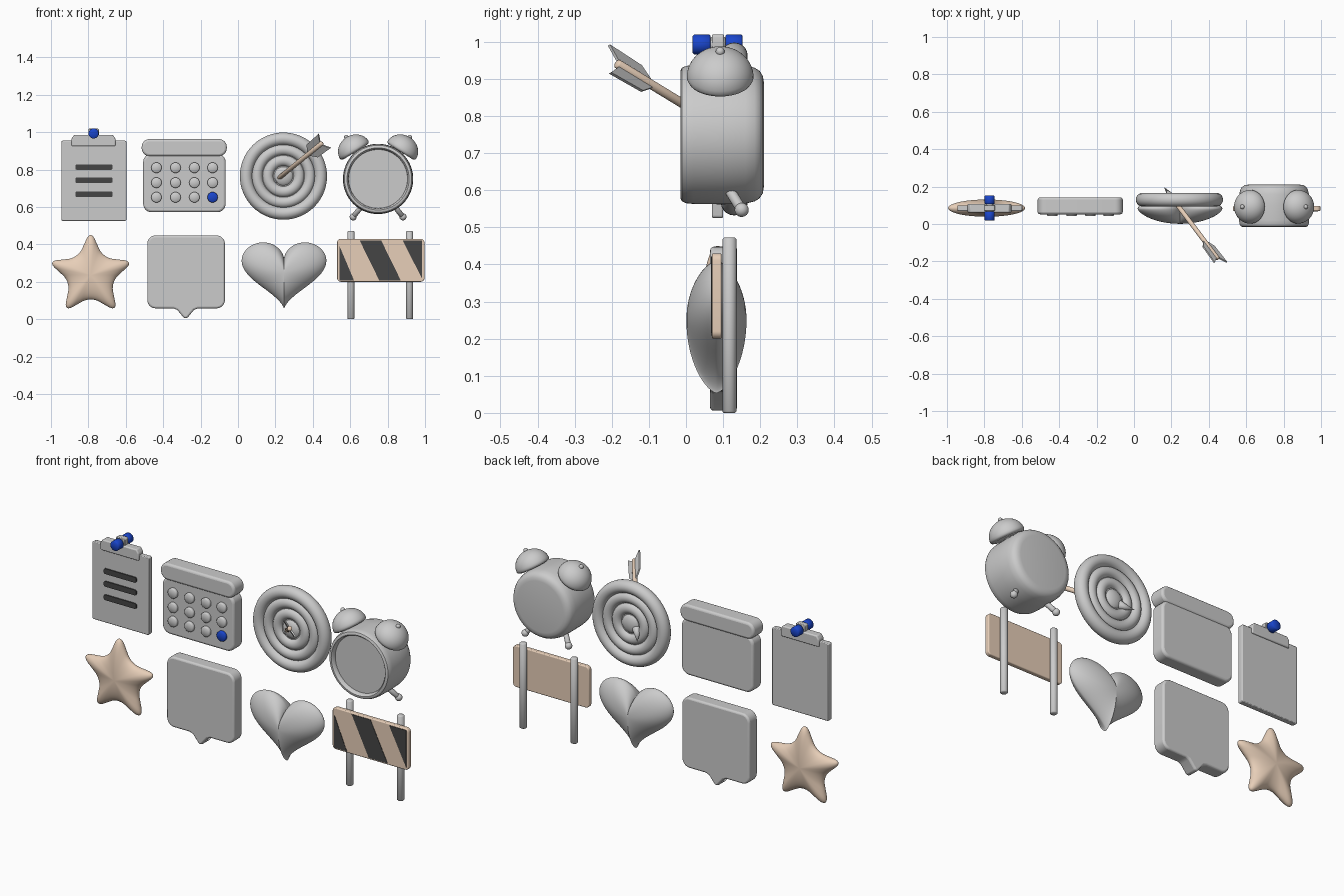
import bpy, bmesh
from math import sin, cos, pi, radians
from mathutils import Vector

if "Cube" in bpy.data.objects:
    bpy.data.objects.remove(bpy.data.objects["Cube"])


def mat(name, col):
    m = bpy.data.materials.new(name)
    m.diffuse_color = (*col, 1)
    m.use_nodes = True
    m.node_tree.nodes["Principled BSDF"].inputs["Base Color"].default_value = m.diffuse_color
    return m


PEACH = mat("peach", (0.80, 0.62, 0.48))
BLUE = mat("blue", (0.01, 0.06, 0.60))
DARK = mat("dark", (0.06, 0.06, 0.06))


def finish(name, bm, m=None, bevel=0, segs=3, angle=35):
    bmesh.ops.remove_doubles(bm, verts=bm.verts, dist=1e-5)
    bmesh.ops.recalc_face_normals(bm, faces=bm.faces)
    me = bpy.data.meshes.new(name)
    bm.to_mesh(me)
    bm.free()
    ob = bpy.data.objects.new(name, me)
    bpy.context.collection.objects.link(ob)
    if m:
        me.materials.append(m)
    bpy.ops.object.select_all(action='DESELECT')
    ob.select_set(True)
    bpy.context.view_layer.objects.active = ob
    bpy.ops.object.shade_smooth_by_angle(angle=radians(angle))
    if bevel:
        b = ob.modifiers.new("bevel", 'BEVEL')
        b.width, b.segments, b.limit_method = bevel, segs, 'ANGLE'
        b.angle_limit = radians(30)
    return ob


def prism(name, pts, y0, y1, m=None, bevel=0, segs=3):
    """Extrude an x-z outline from y0 to y1."""
    bm = bmesh.new()
    f = bm.faces.new([bm.verts.new((x, y0, z)) for x, z in pts])
    ext = bmesh.ops.extrude_face_region(bm, geom=[f])
    vs = [v for v in ext["geom"] if isinstance(v, bmesh.types.BMVert)]
    bmesh.ops.translate(bm, verts=vs, vec=(0, y1 - y0, 0))
    return finish(name, bm, m, bevel, segs)


def rrect(x0, x1, z0, z1, r, n=7):
    """Rounded rectangle outline, starting at the lower left corner."""
    pts = []
    for cx, cz, a0 in ((x0 + r, z0 + r, pi), (x1 - r, z0 + r, 1.5 * pi),
                       (x1 - r, z1 - r, 0), (x0 + r, z1 - r, pi / 2)):
        for i in range(n + 1):
            a = a0 + pi / 2 * i / n
            pts.append((cx + r * cos(a), cz + r * sin(a)))
    return pts


def lathe(name, prof, origin, axis, m=None, n=48, closed=False, angle=35):
    """Spin (radius, distance along axis) around the axis through origin."""
    q = Vector((0, 0, 1)).rotation_difference(Vector(axis))
    o = Vector(origin)
    bm = bmesh.new()
    rings = []
    for r, h in prof:
        if r < 1e-6:
            rings.append([bm.verts.new(o + q @ Vector((0, 0, h)))] * n)
        else:
            rings.append([bm.verts.new(o + q @ Vector((r * cos(2 * pi * i / n), r * sin(2 * pi * i / n), h)))
                          for i in range(n)])
    pairs = list(zip(rings, rings[1:])) + ([(rings[-1], rings[0])] if closed else [])
    for a, b in pairs:
        for i in range(n):
            j = (i + 1) % n
            vs = list(dict.fromkeys((a[i], a[j], b[j], b[i])))
            if len(vs) > 2:
                bm.faces.new(vs)
    return finish(name, bm, m, angle=angle)


def rod(name, a, b, r, m=None, n=24, e=0.004):
    """Cylinder between two points with softened ends."""
    d = Vector(b) - Vector(a)
    L = d.length
    return lathe(name, [(0, 0), (r - e, 0), (r, e), (r, L - e), (r - e, L), (0, L)], a, d, m, n, angle=50)


def ball(name, c, r, m=None):
    return lathe(name, [(r * sin(pi * i / 12), -r * cos(pi * i / 12)) for i in range(13)],
                 c, (0, 0, 1), m, 20, angle=60)


def puffy(name, outline, c, h, power, m=None, rings=16):
    """Pillow that swells from an x-z outline to thickness h at its centre."""
    bm = bmesh.new()
    n = len(outline)
    for s in (-1, 1):
        prev = [bm.verts.new((c[0], c[1] + s * h, c[2]))] * n
        for k in range(1, rings + 1):
            t = sin(pi / 2 * k / rings)
            y = c[1] + s * h * max(0, 1 - t * t) ** power
            cur = [bm.verts.new((c[0] + x * t, y, c[2] + z * t)) for x, z in outline]
            for i in range(n):
                j = (i + 1) % n
                bm.faces.new(list(dict.fromkeys((prev[i], prev[j], cur[j], cur[i]))))
            prev = cur
    return finish(name, bm, m, angle=75)


# Clipboard
prism("clipboard_board", rrect(-0.945, -0.597, 0.525, 0.955, 0.008, 3), 0.07, 0.10, None, 0.004, 2)
for z in (0.813, 0.743, 0.668):
    prism("text_line", rrect(-0.87, -0.67, z - 0.015, z + 0.015, 0.01, 4), 0.064, 0.075, DARK)
prism("clip_plate", [(-0.89, 0.925), (-0.655, 0.925), (-0.655, 0.965), (-0.668, 0.985),
                     (-0.877, 0.985), (-0.89, 0.965)], 0.062, 0.108, None, 0.006)
rod("clip_hinge", (-0.772, 0.064, 0.993), (-0.772, 0.108, 0.993), 0.02)
prism("clip_hinge_block", rrect(-0.80, -0.744, 0.975, 1.02, 0.008, 4), 0.07, 0.102, None, 0.003, 2)
for y0, y1 in ((0.018, 0.066), (0.106, 0.152)):
    rod("clip_knob", (-0.772, y0, 0.993), (-0.772, y1, 0.993), 0.027, BLUE, 32)

# Calendar
prism("calendar_body", rrect(-0.507, -0.066, 0.572, 0.885, 0.045), 0.058, 0.137, None, 0.012)
prism("calendar_header", rrect(-0.515, -0.06, 0.872, 0.963, 0.042), 0.052, 0.142, None, 0.012)
for i, x in enumerate((-0.436, -0.334, -0.233, -0.136)):
    for j, z in enumerate((0.81, 0.73, 0.652)):
        rod("calendar_button", (x, 0.07, z), (x, 0.042, z), 0.028, BLUE if (i, j) == (3, 2) else None)

# Target: nested rings on a thin disc
TC = (0.243, 0.13, 0.765)
for R, a, b in ((0.199, 0.034, 0.036), (0.141, 0.03, 0.03), (0.083, 0.03, 0.028)):
    lathe("target_ring", [(R + a * cos(2 * pi * i / 20), b * sin(2 * pi * i / 20)) for i in range(20)],
          TC, (0, 1, 0), None, 64, True, 60)
lathe("target_bullseye", [(0.054 * sin(pi * i / 14), -0.027 * cos(pi * i / 14)) for i in range(15)],
      TC, (0, 1, 0), angle=60)
rod("target_disc", (0.243, 0.12, 0.765), (0.243, 0.14, 0.765), 0.2, None, 48)

# Arrow
AX = Vector((0.75, -1, 0.61)).normalized()
P0 = Vector((0.245, 0.085, 0.776))
rod("arrow_shaft", P0 - AX * 0.06, P0 + AX * 0.378, 0.0125, PEACH)
lathe("arrow_tip", [(0, -0.155), (0.024, -0.07), (0.022, -0.06), (0, -0.06)], P0, AX, None, 24)
U = Vector((-0.68, 0, 0.733))
U = (U - AX * U.dot(AX)).normalized()
W = AX.cross(U)
for s in (1, -1):
    bm = bmesh.new()
    quad = [(0.24, 0.005), (0.285, 0.045), (0.405, 0.05), (0.368, 0.005)]
    sides = [[bm.verts.new(P0 + AX * h + U * s * w + W * o) for h, w in quad] for o in (-0.004, 0.004)]
    for f in sides:
        bm.faces.new(f)
    for i in range(4):
        j = (i + 1) % 4
        bm.faces.new((sides[0][i], sides[0][j], sides[1][j], sides[1][i]))
    finish("arrow_fin", bm)

# Alarm clock
CX = 0.749
lathe("clock_body", [(0, 0.008), (0.157, 0.008), (0.160, -0.008), (0.166, -0.015), (0.172, -0.015),
                     (0.180, -0.011), (0.185, 0), (0.187, 0.02), (0.188, 0.10), (0.186, 0.16),
                     (0.180, 0.185), (0.172, 0.198), (0.158, 0.207), (0.14, 0.21), (0, 0.21)],
      (CX, 0, 0.75), (0, 1, 0), None, 64)
for s in (-1, 1):
    ax = Vector((s * sin(radians(32)), 0, cos(radians(32))))
    base = Vector((CX + s * 0.127, 0.092, 0.905))
    dome = [(0, -0.012), (0.075, -0.012), (0.086, -0.008)]
    dome += [(0.09 * cos(pi / 2 * i / 12), 0.08 * sin(pi / 2 * i / 12)) for i in range(13)]
    lathe("clock_bell", dome, base, ax, None, 40, angle=50)
    rod("bell_post", base - ax * 0.06, base, 0.02)
    ball("bell_knob", base + ax * 0.081, 0.012)
    end = (CX + s * 0.133, 0.15, 0.547)
    rod("clock_foot", (CX + s * 0.075, 0.105, 0.62), end, 0.014)
    ball("foot_tip", end, 0.019)

# Star: outline smoothed by corner cutting
star = []
for k in range(10):
    r = 0.242 if k % 2 == 0 else 0.115
    a = pi / 2 + k * pi / 5
    star.append((r * cos(a), r * sin(a)))
fine = []
for k in range(10):
    p, q = Vector(star[k]), Vector(star[(k + 1) % 10])
    fine += [p.lerp(q, t) for t in (0.18, 0.5, 0.82)]
for _ in range(2):
    fine = [a.lerp(b, t) for a, b in zip(fine, fine[1:] + fine[:1]) for t in (0.25, 0.75)]
puffy("star", fine, (-0.788, 0.085, 0.235), 0.046, 0.5, PEACH)

# Speech bubble with tail
outline = rrect(-0.485, -0.07, 0.058, 0.448, 0.045)
tail = [(-0.345, 0.058), (-0.325, 0.05), (-0.292, 0.01), (-0.28, 0.003), (-0.268, 0.01),
        (-0.235, 0.05), (-0.215, 0.058)]
prism("speech_bubble", outline[:8] + tail + outline[8:], 0.065, 0.138, None, 0.01)

# Heart
heart = []
for i in range(96):
    a = 2 * pi * i / 96
    z = 13 * cos(a) - 5 * cos(2 * a) - 2 * cos(3 * a) - cos(4 * a)
    heart.append((0.01416 * 16 * sin(a) ** 3, 0.01235 * (z + 1.1)))
puffy("heart", heart, (0.246, 0.082, 0.25), 0.081, 0.65)

# Barricade
prism("barrier_board", rrect(0.53, 0.997, 0.2, 0.43, 0.02), 0.07, 0.096, PEACH, 0.005)
for pts in ([(0.543, 0.39), (0.543, 0.208), (0.62, 0.208)],
            [(0.65, 0.422), (0.765, 0.422), (0.87, 0.208), (0.755, 0.208)],
            [(0.88, 0.422), (0.985, 0.422), (0.985, 0.215)]):
    prism("barrier_stripe", pts, 0.068, 0.08, DARK)
for x in (0.604, 0.917):
    rod("barrier_post", (x, 0.117, 0), (x, 0.117, 0.472), 0.019, None, 32)
